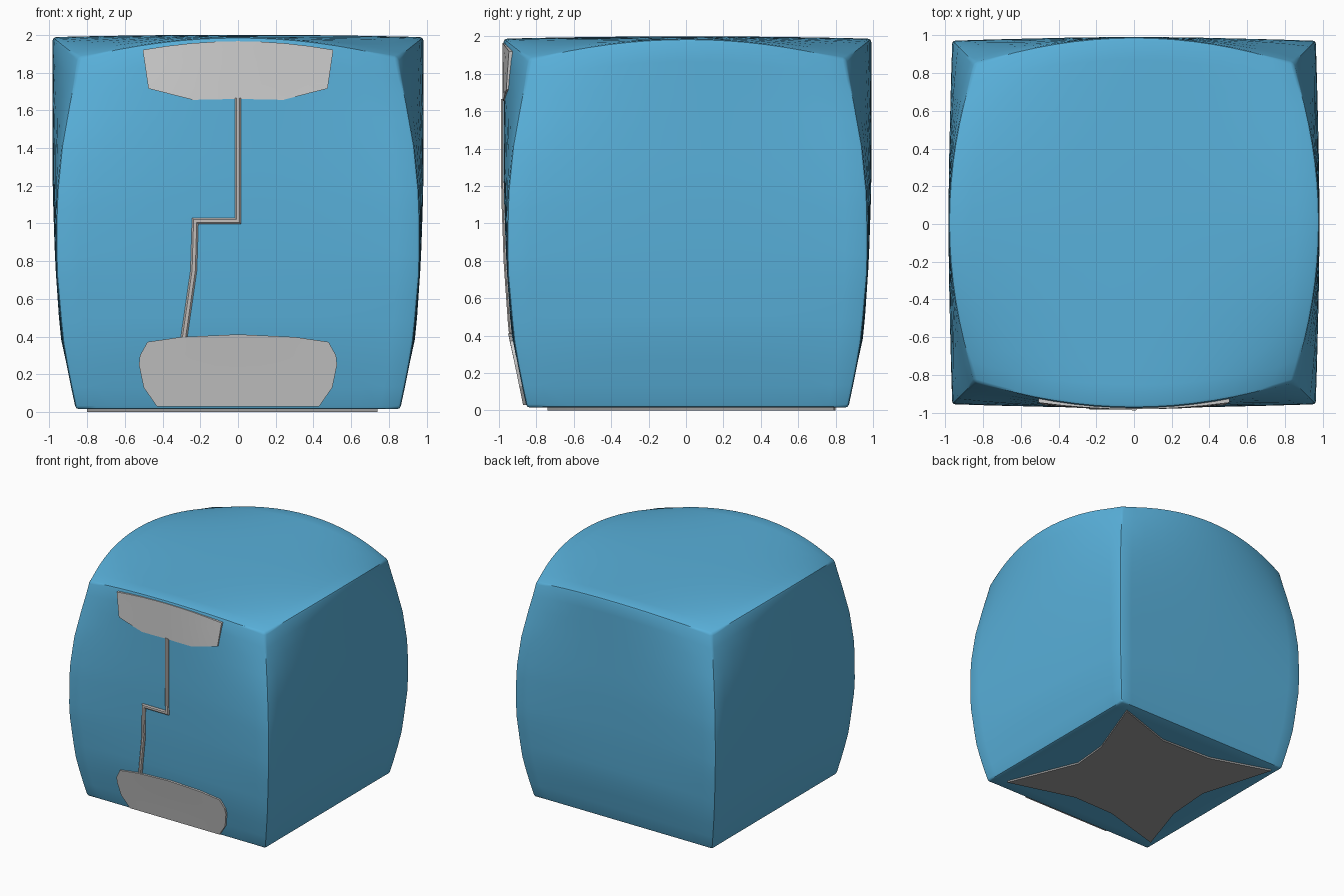
import bpy, bmesh, math
from mathutils import Vector

if "Cube" in bpy.data.objects:
    bpy.data.objects.remove(bpy.data.objects["Cube"])

OFF_Y, Z0 = 0.008, 0.015


def material(name, rgb):
    m = bpy.data.materials.new(name)
    m.diffuse_color = (*rgb, 1)
    m.use_nodes = True
    m.node_tree.nodes["Principled BSDF"].inputs["Base Color"].default_value = m.diffuse_color
    return m


blue = material("sky blue", (0.10, 0.44, 0.71))
grey = material("light grey", (0.62, 0.62, 0.62))
pipe_grey = material("warm grey", (0.56, 0.53, 0.51))
dark = material("mid grey", (0.34, 0.34, 0.34))

# half widths up the height: middle of a side, and its corner edges
MID = [(0, .86), (.1, .90), (.2, .943), (.4, .97), (.6, .983), (1, .983)]
EDGE = [(0, .86), (.1, .90), (.2, .932), (.4, .965), (.6, .963), (.75, .935), (.9, .885), (1, .845)]


def lookup(table, s):
    s = min(max(s, 0), 1)
    for (a, va), (b, vb) in zip(table, table[1:]):
        if s <= b:
            return va + (vb - va) * (s - a) / (b - a)


def top_z(u, v):
    return 2 - .012 * (u * u + v * v) - .096 * u * u * v * v


def half_width(s, c):
    e, m = lookup(EDGE, s), lookup(MID, s)
    return e + (m - e) * (1 - c * c)


def front_y(x, z):
    u = x / .97
    s = (z - Z0) / (top_z(u, 1) - Z0)
    return OFF_Y - half_width(s, u)


def make_object(name, bm, mat, smooth=30):
    bmesh.ops.recalc_face_normals(bm, faces=bm.faces[:])
    me = bpy.data.meshes.new(name)
    bm.to_mesh(me)
    bm.free()
    me.materials.append(mat)
    ob = bpy.data.objects.new(name, me)
    bpy.context.collection.objects.link(ob)
    bpy.ops.object.select_all(action='DESELECT')
    ob.select_set(True)
    bpy.context.view_layer.objects.active = ob
    bpy.ops.object.shade_smooth_by_angle(angle=math.radians(smooth))
    return ob


# puffy cube body: a gridded cube with its sides and lid bulged
bm = bmesh.new()
bmesh.ops.create_cube(bm, size=2)
bmesh.ops.subdivide_edges(bm, edges=bm.edges[:], cuts=15, use_grid_fill=True)
rim = [e for e in bm.edges
       if sum(all(abs(abs(v.co[i]) - 1) < 1e-4 and v.co[i] * e.verts[0].co[i] > 0
                  for v in e.verts) for i in range(3)) >= 2]
for v in bm.verts:
    a, b, t = v.co
    s = (t + 1) / 2
    v.co = (a * half_width(s, b), b * half_width(s, a) + OFF_Y,
            Z0 + s * (top_z(a, b) - Z0))
bmesh.ops.bevel(bm, geom=rim, offset=.018, segments=2, profile=.5, affect='EDGES')
make_object("body", bm, blue, 40)


def front_plate(name, outline, proud, mat):
    """Plate that hugs the curved front."""
    bm = bmesh.new()
    bm.faces.new([bm.verts.new((x, 0, z)) for x, z in outline])
    cuts = [((i * .125, 0, 0), (1, 0, 0)) for i in range(-4, 5)]
    cuts += [((0, 0, i * .06), (0, 0, 1)) for i in range(1, 33)]
    for co, no in cuts:
        bmesh.ops.bisect_plane(bm, geom=bm.verts[:] + bm.edges[:] + bm.faces[:],
                               plane_co=co, plane_no=no)
    ext = bmesh.ops.extrude_face_region(bm, geom=bm.faces[:], use_keep_orig=True)
    outer = {g for g in ext["geom"] if isinstance(g, bmesh.types.BMVert)}
    for v in bm.verts:
        v.co.y = front_y(v.co.x, v.co.z) + (-proud if v in outer else .015)
    return make_object(name, bm, mat)


def mirrored(half):
    """Outline from its right half, listed from bottom to top."""
    return half + [(-x, z) for x, z in reversed(half) if x > 0]


# brow plate under the lid and foot plate at the base
arc = [(x, 1.966 - .18 * x * x) for x in (.505, .38, .25, .12, 0)]
front_plate("upper_plate", mirrored([(0, 1.66), (.24, 1.655), (.475, 1.715)] + arc), .007, grey)
foot = [(.43, .03), (.50, .13), (.525, .25), (.52, .30), (.48, .372), (.3, .398), (0, .412)]
front_plate("lower_plate", mirrored(foot), .016, grey)

# bent pipe joining the plates
w = .017
path = [(0, 1.665), (0, 1.013), (-.227, 1.013), (-.235, .75), (-.287, .39)]
dense = []
for (x1, z1), (x2, z2) in zip(path, path[1:]):
    dense += [(x1 + (x2 - x1) * i / 5, z1 + (z2 - z1) * i / 5) for i in range(5)]
dense.append(path[-1])
bm = bmesh.new()
rings = []
for i, p in enumerate(dense):
    p0, p1 = Vector(dense[max(i - 1, 0)]), Vector(dense[min(i + 1, len(dense) - 1)])
    p = Vector(p)
    d1 = (p - p0).normalized() if i else (p1 - p).normalized()
    d2 = (p1 - p).normalized() if i < len(dense) - 1 else d1
    n = Vector((-d1.y - d2.y, d1.x + d2.x)).normalized()
    n /= n.dot(Vector((-d1.y, d1.x)))          # mitre the bends
    y = front_y(p.x, p.y)
    rings.append([bm.verts.new((p.x + n.x * k, y + h, p.y + n.y * k)) for k, h in
                  ((-w, .01), (-w, -.006), (-w * .5, -.014), (w * .5, -.014), (w, -.006), (w, .01))])
for a, b in zip(rings, rings[1:]):
    for k in range(6):
        j = (k + 1) % 6
        bm.faces.new((a[k], a[j], b[j], b[k]))
bm.faces.new(rings[0])
bm.faces.new(rings[-1])
make_object("pipe", bm, pipe_grey)

# four-pointed plate underneath
star = [(.74, .79), (.52, .2), (.49, -.13), (.74, -.74), (.15, -.57), (-.25, -.58),
        (-.8, -.74), (-.64, -.25), (-.61, .15), (-.8, .8), (-.28, .63), (.2, .61)]
bm = bmesh.new()
face = bm.faces.new([bm.verts.new((x, y, 0)) for x, y in star])
up = bmesh.ops.extrude_face_region(bm, geom=[face], use_keep_orig=True)
for g in up["geom"]:
    if isinstance(g, bmesh.types.BMVert):
        g.co.z = Z0 + .002
make_object("base_plate", bm, dark)
